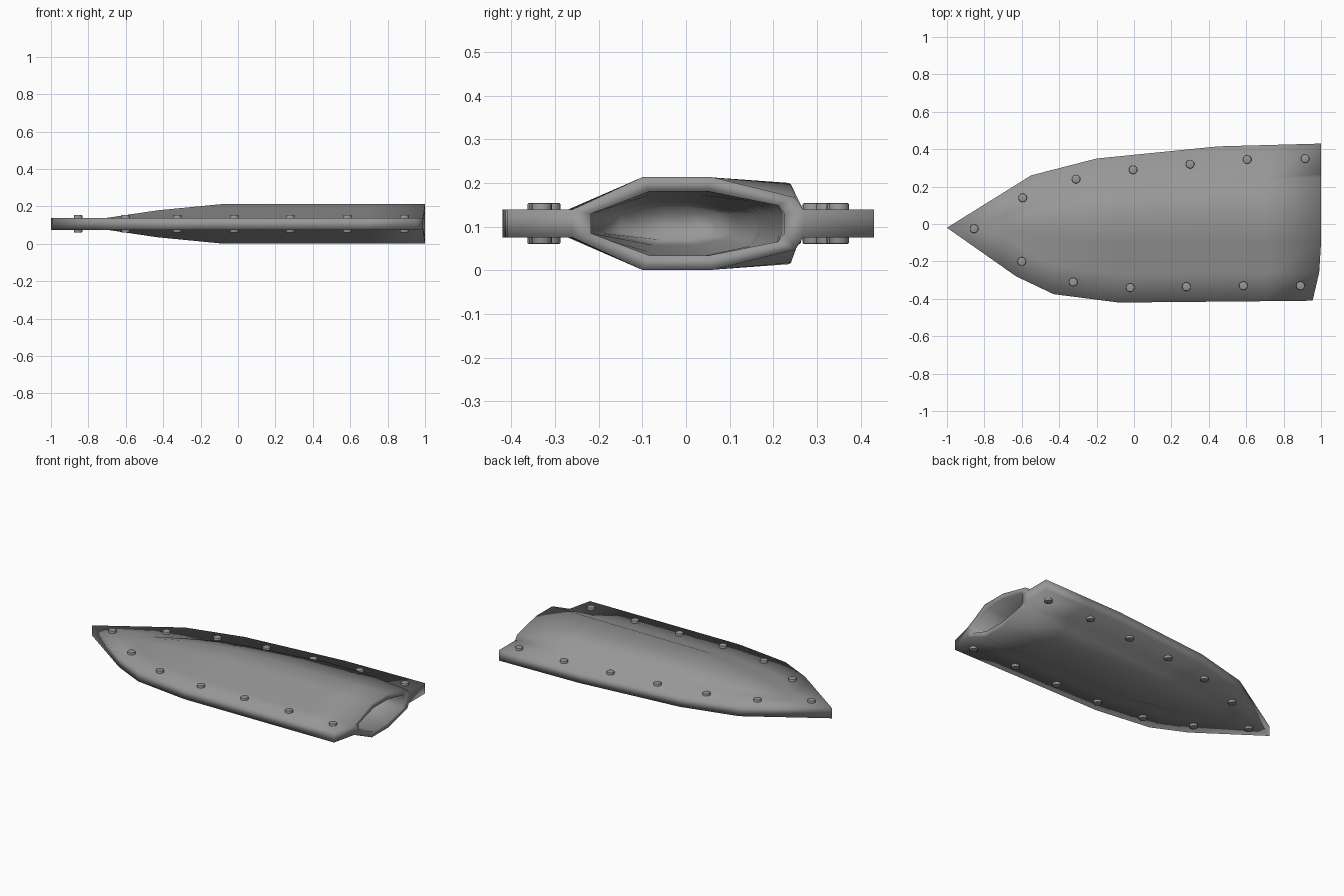
import bpy
import bmesh

cube = bpy.data.objects.get("Cube")
if cube:
    bpy.data.objects.remove(cube)

MID = 0.107        # height of the symmetry plane
FLANGE = 0.032     # half thickness of the riveted border

grey = bpy.data.materials.new("plain grey")
grey.use_nodes = True
grey.diffuse_color = (0.31, 0.31, 0.31, 1)
grey.node_tree.nodes["Principled BSDF"].inputs["Base Color"].default_value = grey.diffuse_color


def add_object(name, bm):
    mesh = bpy.data.meshes.new(name)
    bm.to_mesh(mesh)
    bm.free()
    mesh.materials.append(grey)
    mesh.shade_smooth()
    obj = bpy.data.objects.new(name, mesh)
    bpy.context.collection.objects.link(obj)
    return obj


def sample(line, x):
    """Interpolate (y, half height) along a lengthwise line."""
    for a, b in zip(line, line[1:]):
        if x <= b[0]:
            t = (x - a[0]) / (b[0] - a[0])
            return a[1] + (b[1] - a[1]) * t, a[2] + (b[2] - a[2]) * t
    return line[-1][1:]


def border(*points):
    return [(-1, -0.02, FLANGE)] + [(x, y, FLANGE) for x, y in points]


def raised(*points):
    return [(-1, -0.02, FLANGE), *points]


# Lengthwise lines of the sheath: x, y, half height
LINES = [
    border((-0.63, -0.28), (-0.43, -0.375), (-0.08, -0.42), (1, -0.41)),
    border((-0.7, -0.05), (-0.55, -0.17), (-0.43, -0.22), (-0.08, -0.27), (1, -0.26)),
    raised((-0.7, -0.03, FLANGE), (-0.43, -0.08, 0.072), (-0.08, -0.1, 0.106), (1, -0.1, 0.106)),
    raised((-0.7, 0, FLANGE), (-0.43, 0.03, 0.072), (-0.08, 0.05, 0.106), (1, 0.06, 0.106)),
    raised((-0.7, 0.02, FLANGE), (-0.43, 0.11, 0.052), (-0.2, 0.17, 0.07),
           (0.45, 0.235, 0.093), (0.7, 0.24, 0.09), (1, 0.25, 0.06)),
    border((-0.7, 0.04), (-0.43, 0.135), (-0.2, 0.195), (0.45, 0.255), (1, 0.268)),
    border((-0.55, 0.26), (-0.2, 0.35), (0.45, 0.415), (1, 0.43)),
]
STATIONS = [-1, -0.7, -0.63, -0.55, -0.43, -0.2, -0.08, 0.45, 0.7, 1]
CAVITY_START = 3
MOUTH_SETBACK = {0: 0.045, 1: 0.01}   # the mouth slants back at the front border


def ring(bm, x, inner):
    """Upper points across the section, then lower points back."""
    points = [sample(line, x) for line in LINES]
    if inner:
        points = points[1:-1]
        centre = (points[0][0] + points[-1][0]) / 2
        points = [(centre + (y - centre) * 0.84, h * 0.69) for y, h in points]
    upper, lower = [], []
    for i, (y, h) in enumerate(points):
        back = MOUTH_SETBACK.get(i + inner, 0) if x == STATIONS[-1] else 0
        upper.append(bm.verts.new((x - back, y, MID + h)))
        lower.append(bm.verts.new((x - back, y, MID - h)))
    return upper + lower[::-1]


def loft(bm, rings):
    for a, b in zip(rings, rings[1:]):
        for i in range(len(a)):
            j = (i + 1) % len(a)
            bm.faces.new((a[i], a[j], b[j], b[i]))


# Sheath: outer shell and hollow pocket, joined at the mouth
bm = bmesh.new()
outer = [ring(bm, x, False) for x in STATIONS]
inner = [ring(bm, x, True) for x in STATIONS[CAVITY_START:]]
loft(bm, outer)
loft(bm, inner)
n, m = len(outer[0]), len(inner[0])
half = m // 2
for i in range(half):
    # closed inner end of the pocket
    if i < half - 1:
        first = inner[0]
        bm.faces.new((first[i], first[i + 1], first[m - 2 - i], first[m - 1 - i]))
rim, lip = outer[-1], inner[-1]
for i in range(half - 1):
    # pocket wall thickness, above and below
    bm.faces.new((rim[i + 1], rim[i + 2], lip[i + 1], lip[i]))
    bm.faces.new((rim[n - 2 - i], rim[n - 3 - i], lip[m - 2 - i], lip[m - 1 - i]))
# border ends and the solid beside the pocket
bm.faces.new((rim[0], rim[1], rim[n - 2], rim[n - 1]))
bm.faces.new((rim[1], lip[0], lip[m - 1], rim[n - 2]))
bm.faces.new((rim[half], lip[half - 1], lip[half], rim[n - 1 - half]))
bm.faces.new((rim[half], rim[half + 1], rim[half + 2], rim[half + 3]))
bmesh.ops.remove_doubles(bm, verts=bm.verts, dist=0.0005)
bmesh.ops.recalc_face_normals(bm, faces=bm.faces)
add_object("sheath", bm)

# Rivets through the border
RIVETS = [
    (-0.855, -0.025), (-0.6, -0.2), (-0.325, -0.31), (-0.02, -0.34), (0.28, -0.335),
    (0.585, -0.33), (0.89, -0.33), (-0.595, 0.14), (-0.31, 0.24), (-0.005, 0.29),
    (0.3, 0.32), (0.605, 0.345), (0.915, 0.35),
]
for number, (x, y) in enumerate(RIVETS, 1):
    bm = bmesh.new()
    bmesh.ops.create_cone(bm, cap_ends=True, segments=20, radius1=0.023,
                          radius2=0.023, depth=0.094)
    rims = [e for e in bm.edges if abs(e.verts[0].co.z - e.verts[1].co.z) < 0.001]
    bmesh.ops.bevel(bm, geom=rims, offset=0.004, segments=2, affect='EDGES', profile=0.5)
    bmesh.ops.translate(bm, verts=bm.verts, vec=(x, y, MID))
    rivet = add_object(f"rivet_{number}", bm)
    rivet.data.set_sharp_from_angle(angle=0.6)
